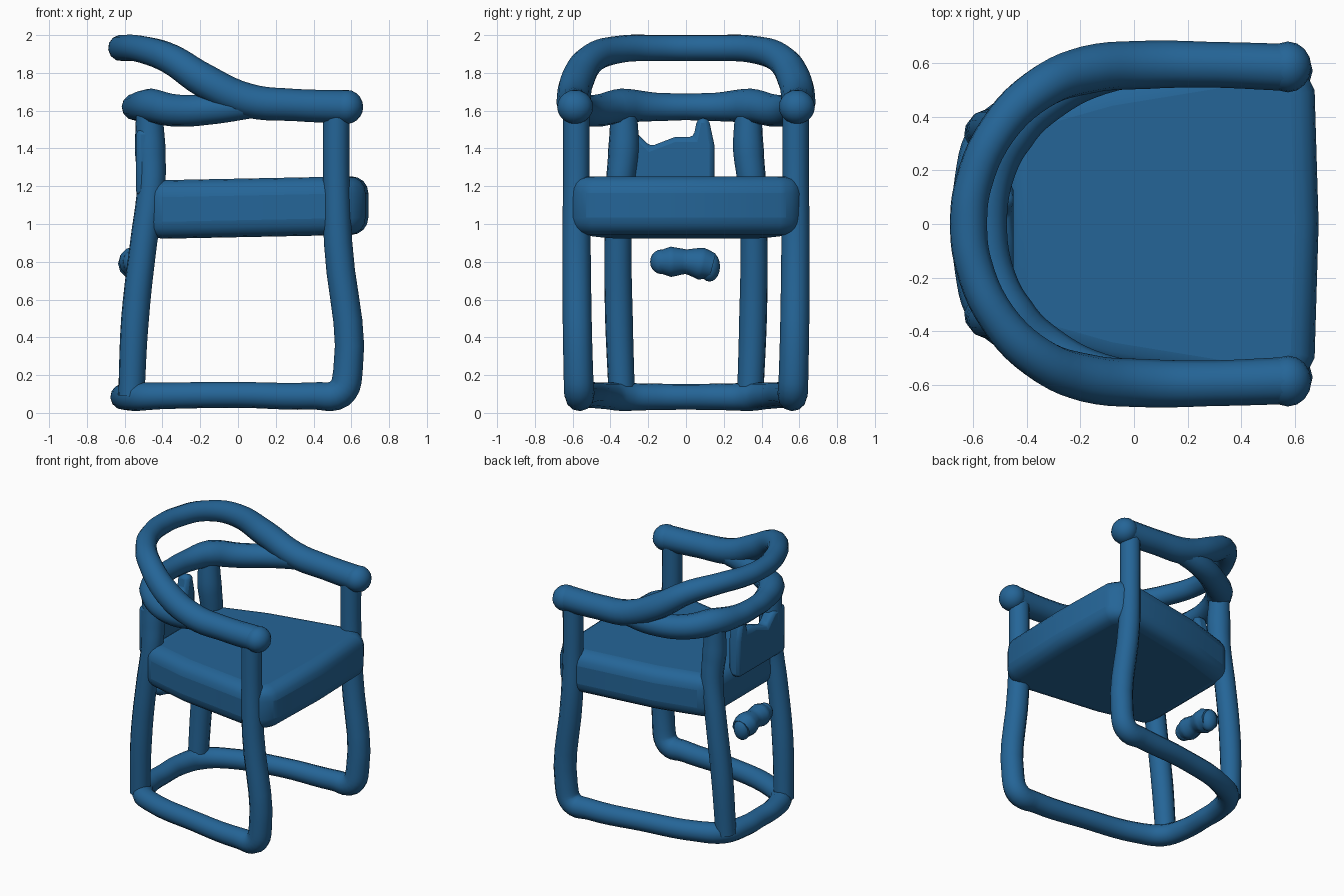
import bpy, bmesh
from mathutils import Vector

cube = bpy.data.objects.get("Cube")
if cube:
    bpy.data.objects.remove(cube)

blue = bpy.data.materials.new("chair_blue")
blue.use_nodes = True
COLOR = (0.018, 0.13, 0.31, 1)
blue.diffuse_color = COLOR
blue.node_tree.nodes["Principled BSDF"].inputs["Base Color"].default_value = COLOR


def finish(obj, angle=0.9):
    """Colour and smooth a mesh object."""
    obj.data.materials.clear()
    obj.data.materials.append(blue)
    bpy.ops.object.select_all(action='DESELECT')
    obj.select_set(True)
    bpy.context.view_layer.objects.active = obj
    bpy.ops.object.shade_smooth_by_angle(angle=angle)


def tube(name, points):
    """Round bar through (x, y, z, radius) points."""
    curve = bpy.data.curves.new(name, 'CURVE')
    curve.dimensions = '3D'
    curve.bevel_depth = 1
    curve.bevel_resolution = 4
    curve.resolution_u = 5
    curve.use_fill_caps = True
    spline = curve.splines.new('BEZIER')
    spline.bezier_points.add(len(points) - 1)
    for bp, (x, y, z, r) in zip(spline.bezier_points, points):
        bp.co = (x, y, z)
        bp.radius = r
        bp.handle_left_type = bp.handle_right_type = 'AUTO'
    obj = bpy.data.objects.new(name, curve)
    bpy.context.collection.objects.link(obj)
    bpy.ops.object.select_all(action='DESELECT')
    obj.select_set(True)
    bpy.context.view_layer.objects.active = obj
    bpy.ops.object.convert(target='MESH')
    obj = bpy.context.object
    obj.name = name
    finish(obj)
    return obj


def both_sides(half):
    """Continue a half path, ending on y = 0, to the other side."""
    return half + [(x, -y, z, r) for x, y, z, r in reversed(half[:-1])]


def ball(name, center, scale):
    bpy.ops.mesh.primitive_uv_sphere_add(segments=16, ring_count=10, location=center)
    obj = bpy.context.object
    obj.name = name
    obj.scale = scale
    finish(obj)


def prism(name, outline, offset, bevel, segments):
    """Extrude a flat outline along offset and round its edges."""
    bm = bmesh.new()
    face = bm.faces.new([bm.verts.new(p) for p in outline])
    grown = bmesh.ops.extrude_face_region(bm, geom=[face])["geom"]
    bmesh.ops.translate(bm, vec=Vector(offset),
                        verts=[v for v in grown if isinstance(v, bmesh.types.BMVert)])
    bmesh.ops.recalc_face_normals(bm, faces=bm.faces)
    mesh = bpy.data.meshes.new(name)
    bm.to_mesh(mesh)
    bm.free()
    obj = bpy.data.objects.new(name, mesh)
    bpy.context.collection.objects.link(obj)
    mod = obj.modifiers.new("rounding", 'BEVEL')
    mod.width = bevel
    mod.segments = segments
    mod.limit_method = 'ANGLE'
    finish(obj)


# Front legs and floor runner bent from one bar
tube("front_legs_and_base", both_sides([
    (0.52, 0.58, 1.60, 0.07), (0.52, 0.58, 1.25, 0.07), (0.53, 0.58, 0.90, 0.075),
    (0.582, 0.57, 0.22, 0.078), (0.54, 0.565, 0.105, 0.08), (0.40, 0.56, 0.09, 0.072),
    (0, 0.52, 0.095, 0.068), (-0.40, 0.43, 0.09, 0.07), (-0.54, 0.34, 0.085, 0.075),
    (-0.60, 0.17, 0.085, 0.07), (-0.605, 0, 0.085, 0.068)]))

# Arms sweeping up into the high back loop
tube("arms_and_top_rail", both_sides([
    (0.58, 0.585, 1.62, 0.088), (0.30, 0.595, 1.63, 0.085), (0.05, 0.595, 1.655, 0.09),
    (-0.18, 0.575, 1.76, 0.09), (-0.36, 0.50, 1.875, 0.08), (-0.51, 0.35, 1.925, 0.072),
    (-0.60, 0.15, 1.932, 0.07), (-0.618, 0, 1.932, 0.07)]))

# Lower back rail branching from the arms
tube("lower_back_rail", both_sides([
    (0.10, 0.59, 1.635, 0.07), (-0.12, 0.565, 1.61, 0.08), (-0.32, 0.47, 1.60, 0.085),
    (-0.46, 0.34, 1.625, 0.092), (-0.53, 0.16, 1.62, 0.075), (-0.545, 0, 1.62, 0.07)]))

for side, s in (("left", 1), ("right", -1)):
    ball(side + "_arm_end", (0.575, s * 0.587, 1.62), (0.088, 0.095, 0.09))
    tube(side + "_back_leg", [
        (-0.565, s * 0.34, 0.09, 0.07), (-0.545, s * 0.355, 0.50, 0.074),
        (-0.50, s * 0.36, 0.90, 0.072), (-0.46, s * 0.35, 1.20, 0.075),
        (-0.465, s * 0.33, 1.40, 0.082), (-0.47, s * 0.33, 1.60, 0.07)])

# Thick cushion seat, wider at the front
half = [(0.69, 0.0), (0.675, 0.50), (0.62, 0.61), (0.45, 0.62), (-0.10, 0.53), (-0.49, 0.42)]
plan = half + [(x, -y) for x, y in reversed(half[1:])]
prism("seat", [(x, y, 0.92 + 0.02 * (x + 0.5)) for x, y in plan], (0, 0, 0.31), 0.09, 4)

# Broken back panel with a notched top
panel = [(-0.40, 1.15), (0.15, 1.15), (0.15, 1.42), (0.12, 1.56), (0.06, 1.56),
         (0.04, 1.46), (-0.06, 1.46), (-0.19, 1.41), (-0.27, 1.49), (-0.40, 1.50)]
prism("back_panel", [(-0.54, y, z) for y, z in panel], (0.09, 0, 0), 0.025, 2)

# Loose fragment below the seat back
tube("back_fragment", [(-0.55, -0.14, 0.80, 0.06), (-0.55, -0.08, 0.80, 0.08),
                       (-0.55, 0.0, 0.80, 0.065), (-0.55, 0.08, 0.79, 0.085),
                       (-0.55, 0.14, 0.775, 0.07)])
ball("fragment_right_end", (-0.55, -0.13, 0.80), (0.06, 0.06, 0.065))
ball("fragment_left_end", (-0.55, 0.125, 0.775), (0.06, 0.055, 0.08))
